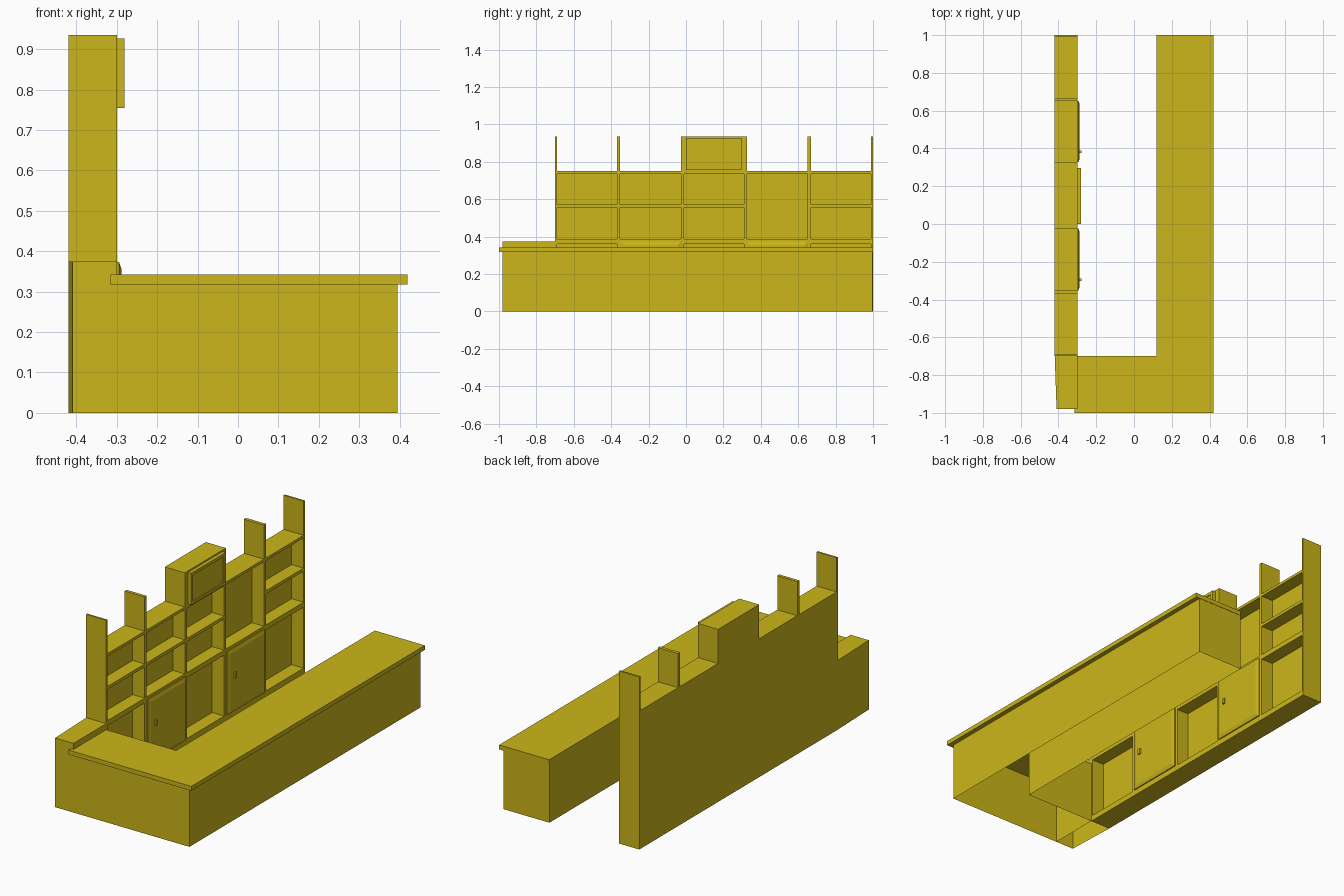
import bpy, bmesh

if "Cube" in bpy.data.objects:
    bpy.data.objects.remove(bpy.data.objects["Cube"])

mat = bpy.data.materials.new("yellow_paint")
mat.diffuse_color = (0.6, 0.47, 0.01, 1)
mat.use_nodes = True
mat.node_tree.nodes["Principled BSDF"].inputs["Base Color"].default_value = mat.diffuse_color


def finish(name, bm):
    bmesh.ops.recalc_face_normals(bm, faces=bm.faces)
    me = bpy.data.meshes.new(name)
    bm.to_mesh(me)
    bm.free()
    me.materials.append(mat)
    ob = bpy.data.objects.new(name, me)
    bpy.context.collection.objects.link(ob)
    return ob


def prism(name, outline, z0, z1, open_bottom=False):
    """Extrude an xy outline from z0 to z1."""
    bm = bmesh.new()
    top = bm.faces.new([bm.verts.new((x, y, z1)) for x, y in outline])
    low = [bm.verts.new((x, y, z0)) for x, y in outline]
    up = list(top.verts)
    n = len(low)
    for i in range(n):
        bm.faces.new((low[i], low[(i + 1) % n], up[(i + 1) % n], up[i]))
    if not open_bottom:
        bm.faces.new(low[::-1])
    return finish(name, bm)


def box(name, x, y, z):
    return prism(name, [(x[0], y[0]), (x[1], y[0]), (x[1], y[1]), (x[0], y[1])], *z)


def raised_panel(name, x0, x1, y, z, inset):
    """Panel facing +x whose front face is drawn in by inset."""
    bm = bmesh.new()
    rings = []
    for x, d in ((x0, 0), (x0 + 0.006, 0), (x1, inset)):
        pts = ((y[0] + d, z[0] + d), (y[1] - d, z[0] + d),
               (y[1] - d, z[1] - d), (y[0] + d, z[1] - d))
        rings.append([bm.verts.new((x, a, b)) for a, b in pts])
    for r, s in zip(rings, rings[1:]):
        for i in range(4):
            j = (i + 1) % 4
            bm.faces.new((r[i], r[j], s[j], s[i]))
    bm.faces.new(rings[0][::-1])
    bm.faces.new(rings[-1])
    return finish(name, bm)


# L-shaped counter: hollow body and overhanging top
prism("counter_body", [(-0.30, -0.98), (0.395, -0.98), (0.395, 0.998), (0.12, 0.998),
                       (0.12, -0.70), (-0.30, -0.70)], 0, 0.32, True)
prism("counter_top", [(-0.315, -1), (0.42, -1), (0.42, 1), (0.12, 1),
                      (0.12, -0.70), (-0.315, -0.70)], 0.318, 0.342)

# Low end cabinet with a slightly slanted back
prism("end_cabinet", [(-0.41, -0.98), (-0.30, -0.98), (-0.30, -0.69), (-0.42, -0.69)],
      0, 0.375, True)

# Shelf wall: back and uprights
BACK, FRONT, NICHE = -0.42, -0.30, -0.372
box("shelf_back", (BACK, NICHE), (-0.698, 0.998), (0, 0.75))
uprights = [(-0.70, -0.69), (-0.37, -0.353), (-0.027, -0.01),
            (0.31, 0.325), (0.65, 0.668), (0.99, 1.0)]
for y in uprights:
    box("upright", (BACK, FRONT), y, (0, 0.935))

# Shelves between the uprights; bay 2 and 4 have doors below
for i in range(5):
    y = (uprights[i][1], uprights[i + 1][0])
    levels = [(0.0, 0.03), (0.36, 0.387), (0.555, 0.572), (0.735, 0.75)]
    if i == 3:
        levels.pop(2)
    for z in levels:
        box("shelf", (NICHE, FRONT), y, z)
    if i in (1, 3):
        box("cabinet_fill", (NICHE, FRONT), y, (0.03, 0.36))
        raised_panel("door", FRONT, -0.288, (y[0] + 0.002, y[1] + 0.002), (0.03, 0.373), 0.018)
        h = y[0] + 0.057
        box("handle", (-0.29, -0.279), (h - 0.007, h + 0.007), (0.215, 0.245))

# Upper box with a framed screen
box("upper_box", (BACK, FRONT), (-0.027, 0.325), (0.75, 0.935))
sy, sz = (0.0, 0.297), (0.755, 0.927)
fy, fz = (0.016, 0.281), (0.769, 0.911)
box("screen", (FRONT, -0.286), fy, fz)
for y in ((sy[0], fy[0]), (fy[1], sy[1])):
    box("screen_frame_side", (FRONT, -0.281), y, sz)
for z in ((sz[0], fz[0]), (fz[1], sz[1])):
    box("screen_frame_rail", (FRONT, -0.281), fy, z)
